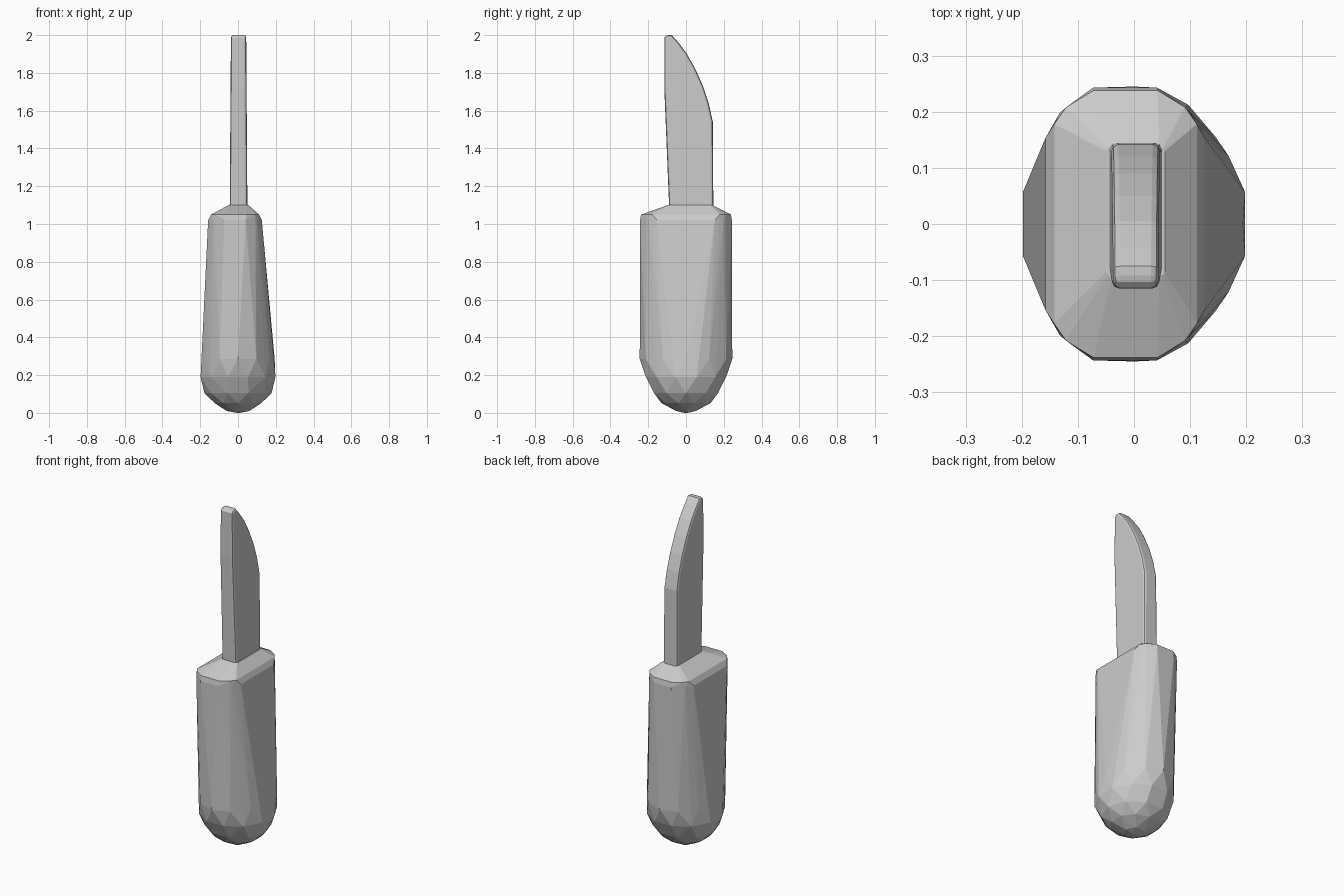
import bpy, bmesh, math

if "Cube" in bpy.data.objects:
    bpy.data.objects.remove(bpy.data.objects["Cube"])


def make_object(name, bm):
    bmesh.ops.recalc_face_normals(bm, faces=bm.faces)
    mesh = bpy.data.meshes.new(name)
    bm.to_mesh(mesh)
    bm.free()
    obj = bpy.data.objects.new(name, mesh)
    bpy.context.collection.objects.link(obj)
    return obj


def chamfered_ring(x0, x1, y0, y1, cx, cy, z):
    """Rectangle with cut corners, each corner in two steps."""
    pts = []
    for x, sx in ((x0, 1), (x1, -1)):
        for y, sy in ((y0, 1), (y1, -1)):
            for a, b in ((0, 1), (0.3, 0.5), (1, 0)):
                pts.append((x + sx * cx * a, y + sy * cy * b, z))
    return pts


def oval_ring(rx, ry, z, n, turn):
    return [(rx * math.cos(2 * math.pi * (i + turn) / n),
             ry * math.sin(2 * math.pi * (i + turn) / n), z) for i in range(n)]


# Handle: faceted hull, cut-cornered at the top and rounded at the bottom
points = chamfered_ring(-0.05, 0.055, -0.095, 0.14, 0.01, 0.01, 1.1)
points += chamfered_ring(-0.142, 0.112, -0.238, 0.238, 0.07, 0.06, 1.05)
points += chamfered_ring(-0.158, 0.126, -0.243, 0.243, 0.085, 0.09, 1.02)
for rx, ry, z, n, turn in ((0.194, 0.245, 0.285, 12, 0),
                           (0.205, 0.22, 0.19, 12, 0.5),
                           (0.178, 0.178, 0.105, 10, 0),
                           (0.13, 0.13, 0.052, 10, 0.5),
                           (0.06, 0.06, 0.01, 6, 0),
                           (0.01, 0.01, 0.0, 3, 0)):
    points += oval_ring(rx, ry, z, n, turn)
bm = bmesh.new()
for p in points:
    bm.verts.new(p)
hull = bmesh.ops.convex_hull(bm, input=bm.verts)
loose = [v for v in bm.verts if not v.link_faces]
bmesh.ops.delete(bm, geom=loose, context='VERTS')
bmesh.ops.dissolve_limit(bm, angle_limit=math.radians(1),
                         verts=bm.verts, edges=bm.edges)
make_object("handle", bm)

# Blade: side profile (y, z) with a straight edge and curved back
profile = [(-0.088, 1.06), (-0.115, 1.72), (-0.115, 1.985), (-0.105, 2.0),
           (-0.075, 2.0), (-0.04, 1.96), (0.005, 1.9), (0.05, 1.82),
           (0.09, 1.73), (0.12, 1.64), (0.142, 1.54), (0.145, 1.06)]
bm = bmesh.new()
sides = []
for sign in (-1, 1):
    # slightly thinner toward the tip and the straight edge
    sides.append([bm.verts.new((0.003 + sign * (0.047 - 0.007 * (z - 1.06)), y, z))
                  for y, z in profile])
bm.faces.new(sides[0])
bm.faces.new(list(reversed(sides[1])))
n = len(profile)
for i in range(n):
    j = (i + 1) % n
    bm.faces.new((sides[0][i], sides[0][j], sides[1][j], sides[1][i]))
blade = make_object("blade", bm)
bevel = blade.modifiers.new("soft_edges", 'BEVEL')
bevel.width = 0.013
bevel.segments = 2
bevel.limit_method = 'ANGLE'
bevel.angle_limit = math.radians(50)
